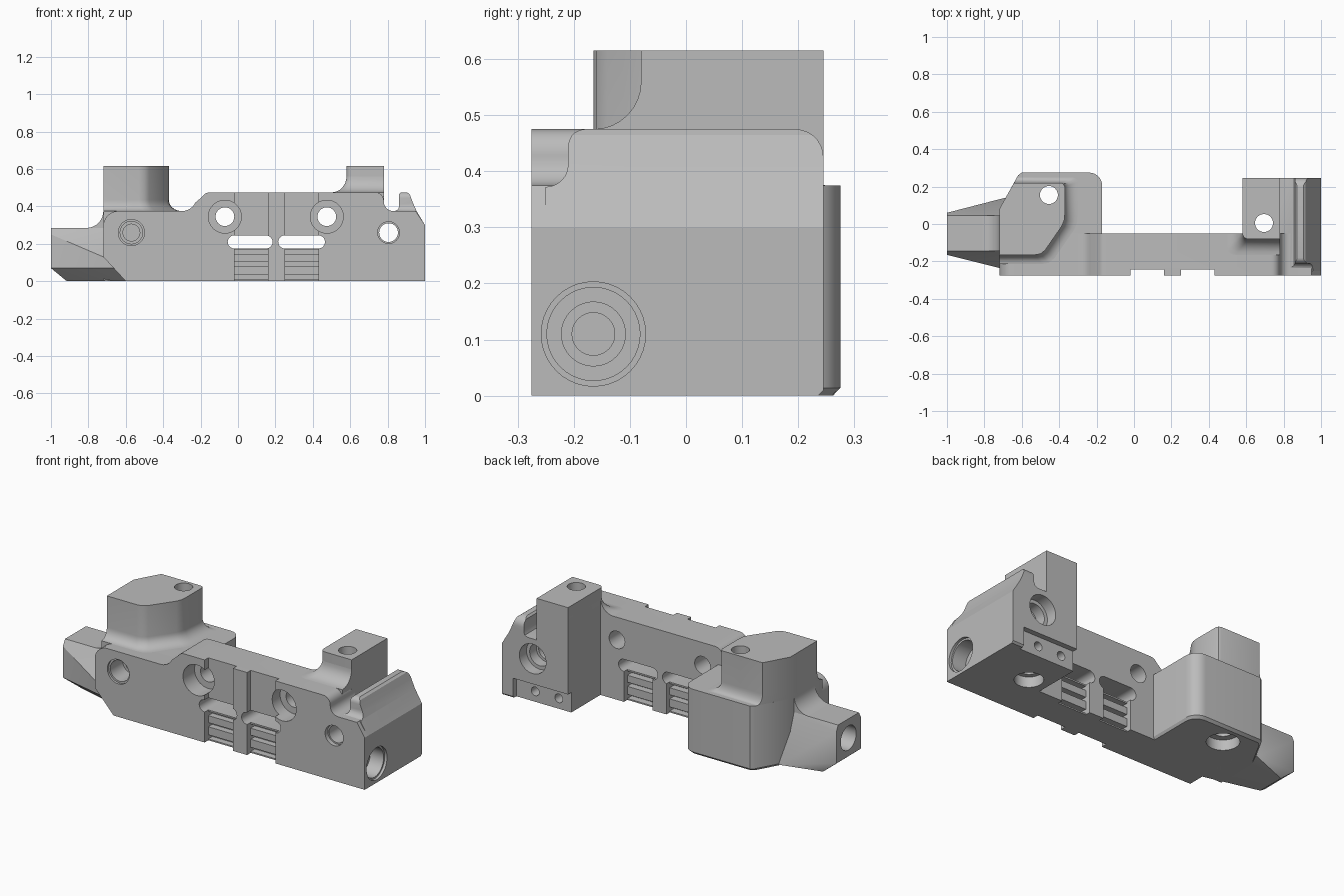
import bpy, bmesh, math

if "Cube" in bpy.data.objects:
    bpy.data.objects.remove(bpy.data.objects["Cube"])

grey = bpy.data.materials.new("machined_grey")
grey.use_nodes = True
grey.diffuse_color = (0.5, 0.5, 0.5, 1)
grey.node_tree.nodes["Principled BSDF"].inputs["Base Color"].default_value = (0.5, 0.5, 0.5, 1)


def finish(name, bm):
    bmesh.ops.recalc_face_normals(bm, faces=bm.faces[:])
    mesh = bpy.data.meshes.new(name)
    bm.to_mesh(mesh)
    bm.free()
    mesh.materials.append(grey)
    obj = bpy.data.objects.new(name, mesh)
    bpy.context.collection.objects.link(obj)
    return obj


def loft(name, outline, layers, pivot=(0, 0), axis="Z"):
    """Stack scaled copies of a 2D outline; each layer is (height, scale_u, scale_v)."""
    place = {"X": lambda u, v, t: (t, u, v),
             "Y": lambda u, v, t: (u, t, v),
             "Z": lambda u, v, t: (u, v, t)}[axis]
    bm = bmesh.new()
    rings = []
    for t, su, sv in layers:
        rings.append([bm.verts.new(place(pivot[0] + (u - pivot[0]) * su,
                                         pivot[1] + (v - pivot[1]) * sv, t))
                      for u, v in outline])
    n = len(outline)
    for low, high in zip(rings, rings[1:]):
        for i in range(n):
            j = (i + 1) % n
            bm.faces.new((low[i], low[j], high[j], high[i]))
    bm.faces.new(rings[0][::-1])
    bm.faces.new(rings[-1])
    return finish(name, bm)


def prism(name, outline, axis, a, b):
    return loft(name, outline, [(a, 1, 1), (b, 1, 1)], axis=axis)


def box(name, x, y, z):
    return prism(name, [(x[0], y[0]), (x[1], y[0]), (x[1], y[1]), (x[0], y[1])], "Z", *z)


def arc(u, v, r, start, end, steps):
    angles = [math.radians(start + (end - start) * i / steps) for i in range(steps + 1)]
    return [(u + r * math.cos(a), v + r * math.sin(a)) for a in angles]


def bore(axis, u, v, r, a, b):
    return prism("bore_cutter", arc(u, v, r, 0, 360, 40)[:-1], axis, a, b)


def bounds(obj):
    return [(min(v.co[i] for v in obj.data.vertices),
             max(v.co[i] for v in obj.data.vertices)) for i in range(3)]


def boolean(obj, cutter, operation="DIFFERENCE"):
    pairs = zip(bounds(obj), bounds(cutter))
    if any(p[1] <= q[0] or q[1] <= p[0] for p, q in pairs):
        return
    mod = obj.modifiers.new("cut", "BOOLEAN")
    mod.operation = operation
    mod.solver = "EXACT"
    mod.object = cutter
    bpy.context.view_layer.objects.active = obj
    bpy.ops.object.modifier_apply(modifier=mod.name)


def flare(base, top, extra_u, extra_v):
    """Concave quarter-round foot, widest at the base."""
    layers = []
    for i in range(9):
        a = math.pi / 2 * i / 8
        layers.append((base + (top - base) * (1 - math.cos(a)),
                       1 + extra_u * (1 - math.sin(a)), 1 + extra_v * (1 - math.sin(a))))
    return layers


# Long front plate
plate = [(-0.6, 0), (-0.72, 0.13)]
plate += arc(-0.64, 0.295, 0.08, 180, 90, 8)
plate += arc(-0.3, 0.455, 0.08, 270, 335, 6) + arc(-0.15, 0.425, 0.05, 150, 90, 5)
plate += arc(0.735, 0.43, 0.045, 90, 0, 6) + arc(0.83, 0.425, 0.05, 180, 270, 6)
plate += [(0.95, 0.375), (1, 0.3), (1, 0)]
front_plate = prism("front_plate", plate, "Y", -0.275, -0.05)

# Wide block at the right-hand end, with a small bottom chamfer
block = [(-0.72, -0.165), (-0.72, 0.08), (-0.62, 0.26), (-0.6, 0.275)]
block += arc(-0.24, 0.205, 0.07, 90, 0, 6) + [(-0.17, -0.165)]
side_block = loft("side_block", block, [(0, 0.97, 0.97), (0.014, 1, 1), (0.375, 1, 1)],
                  pivot=(-0.45, -0.165))

# Tall tower with a flared foot
tower_outline = [(-0.72, 0.08), (-0.72, -0.165), (-0.53, -0.165), (-0.5, -0.16),
                 (-0.475, -0.14), (-0.385, -0.01), (-0.373, 0.02), (-0.37, 0.05),
                 (-0.37, 0.2), (-0.376, 0.214), (-0.39, 0.22), (-0.642, 0.22)]
tower = loft("tower", tower_outline,
             [(0.3, 1.2, 1.2)] + flare(0.375, 0.435, 0.2, 0.2) + [(0.615, 1, 1)],
             pivot=(-0.72, 0.08))

# Square post and its foot on the plate
post_outline = [(0.78, 0.245), (0.58, 0.245)] + arc(0.61, -0.05, 0.03, 180, 270, 5) + [(0.78, -0.08)]
post = prism("post", post_outline, "Z", 0, 0.615)
post_foot = loft("post_foot", post_outline,
                 [(0.45, 1.4, 1.26)] + flare(0.475, 0.56, 0.4, 0.26), pivot=(0.78, 0.245))
trim = box("trim_cutter", (0.3, 0.579), (-0.05, 0.4), (0.3, 0.7))
boolean(post_foot, trim)

# End block with a raised fin: side profile crossed with end profile
fin = [(0.6, 0), (1, 0), (1, 0.3), (0.955, 0.375), (0.935, 0.42), (0.918, 0.465),
       (0.905, 0.475), (0.872, 0.475), (0.862, 0.465), (0.862, 0.4), (0.855, 0.383),
       (0.838, 0.375), (0.6, 0.375)]
end_block = prism("end_block", fin, "Y", -0.3, 0.3)
end_outline = [(-0.25, 0), (0.235, 0), (0.245, 0.01)] + arc(0.195, 0.425, 0.05, 0, 90, 7)
end_outline += arc(-0.18, 0.445, 0.03, 90, 180, 5) + arc(-0.25, 0.412, 0.04, 0, -90, 6)
end_shape = prism("end_cutter", end_outline, "X", 0.5, 1.1)
boolean(end_block, end_shape, "INTERSECT")

# Tapered nose
bm = bmesh.new()
for x, y, z in [(-1, 0.045, 0.285), (-0.7, 0.045, 0.285), (-1, -0.145, 0.285),
                (-0.7, -0.145, 0.285), (-1, 0.06, 0.25), (-1, 0.06, 0.07),
                (-1, -0.165, 0.25), (-1, -0.165, 0.07), (-0.69, 0.14, 0.01),
                (-0.72, -0.235, 0.13), (-0.66, -0.245, 0.07), (-0.915, 0.06, 0),
                (-0.915, -0.1, 0), (-0.6, -0.18, 0), (-0.6, 0.1, 0)]:
    bm.verts.new((x, y, z))
bmesh.ops.convex_hull(bm, input=bm.verts[:])
bmesh.ops.dissolve_limit(bm, angle_limit=0.02, verts=bm.verts[:], edges=bm.edges[:])
nose = finish("nose", bm)
nose_fillet = prism("nose_fillet", arc(-0.81, 0.375, 0.09, -90, 0, 8) + [(-0.65, 0.375), (-0.65, 0.285)],
                    "Y", -0.145, 0.045)

parts = [front_plate, side_block, tower, post, post_foot, end_block, nose, nose_fillet]
cutters = []

# Holes through the front
for r, depth in ((0.07, -0.262), (0.06, -0.15), (0.045, -0.02)):
    cutters.append(bore("Y", -0.57, 0.26, r, -0.3, depth))
for x in (-0.07, 0.475):
    cutters += [bore("Y", x, 0.345, 0.088, -0.3, -0.17), bore("Y", x, 0.345, 0.05, -0.31, 0.03)]
cutters += [bore("Y", 0.805, 0.26, 0.058, -0.3, -0.25), bore("Y", 0.805, 0.26, 0.05, -0.31, 0.32),
            bore("Y", 0.805, 0.26, 0.085, 0.18, 0.3), bore("Y", 0.805, 0.26, 0.065, 0.12, 0.31)]

# Stepped hole in the end, and hole in the nose tip
for r, depth in ((0.093, 0.985), (0.083, 0.9), (0.057, 0.82), (0.038, 0.72)):
    cutters.append(bore("X", -0.165, 0.11, r, depth, 1.1))
cutters.append(bore("X", -0.05, 0.175, 0.07, -1.1, -0.8))

# Vertical holes with counterbores underneath
for x, y, r in ((-0.455, 0.155, 0.085), (0.695, 0.005, 0.075)):
    cutters += [bore("Z", x, y, 0.048, -0.1, 0.7), bore("Z", x, y, r, -0.11, 0.06)]

# Two windows, each in a shallow channel with ribs beneath on both sides
for x0, x1, left, right in ((-0.055, 0.185, -0.02, 0.16), (0.215, 0.465, 0.25, 0.43)):
    slot = arc(x1 - 0.035, 0.21, 0.035, -90, 90, 10) + arc(x0 + 0.035, 0.21, 0.035, 90, 270, 10)
    cutters.append(prism("window_cutter", slot, "Y", -0.35, 0.02))
    cutters.append(box("channel_cutter", (left, right), (-0.33, -0.242), (-0.1, 0.6)))
    cutters.append(box("back_cutter", (left, right), (-0.08, 0.01), (-0.1, 0.19)))
    for z in (0.008, 0.078, 0.142):
        cutters.append(box("front_rib_cutter", (left, right), (-0.3, -0.205), (z, z + 0.024)))
        cutters.append(box("back_rib_cutter", (left, right), (-0.12, 0), (z, z + 0.024)))

# Recessed ledge at the back of the post, with two pin holes
cutters.append(box("ledge_cutter", (0.55, 0.93), (0.215, 0.32), (-0.1, 0.115)))
for x in (0.66, 0.81):
    cutters.append(bore("Y", x, 0.06, 0.025, 0.15, 0.31))

for part in parts:
    for cutter in cutters:
        boolean(part, cutter)
for helper in cutters + [trim, end_shape]:
    bpy.data.objects.remove(helper)

# Smooth rounds, crisp edges
for part in parts:
    bpy.ops.object.select_all(action="DESELECT")
    part.select_set(True)
    bpy.context.view_layer.objects.active = part
    bpy.ops.object.shade_smooth_by_angle(angle=math.radians(30))
